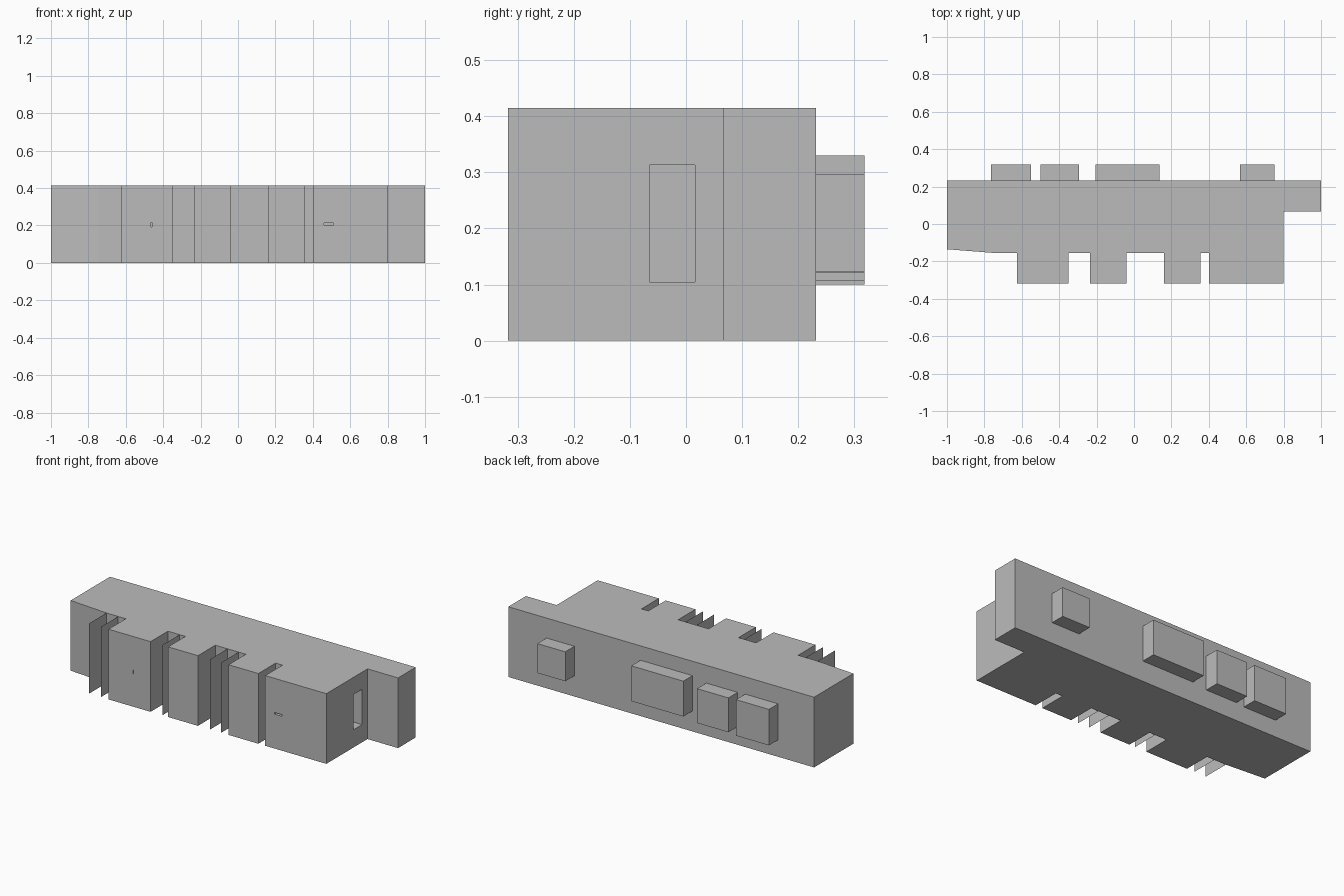
import bpy
import bmesh

if "Cube" in bpy.data.objects:
    bpy.data.objects.remove(bpy.data.objects["Cube"], do_unlink=True)

H = 0.415          # wall height
FRONT = -0.317     # front of the projecting bays
INNER = -0.155     # recessed front wall
BACK = 0.232       # back wall

grey = bpy.data.materials.new("plain grey")
grey.use_nodes = True
grey.diffuse_color = (0.5, 0.5, 0.5, 1)
grey.node_tree.nodes["Principled BSDF"].inputs["Base Color"].default_value = (0.5, 0.5, 0.5, 1)


def finish(name, bm):
    mesh = bpy.data.meshes.new(name)
    bm.to_mesh(mesh)
    bm.free()
    mesh.materials.append(grey)
    obj = bpy.data.objects.new(name, mesh)
    bpy.context.collection.objects.link(obj)
    return obj


def prism(name, outline, z0, z1):
    """Extrude a plan outline from z0 to z1."""
    bm = bmesh.new()
    face = bm.faces.new([bm.verts.new((x, y, z0)) for x, y in outline])
    ext = bmesh.ops.extrude_face_region(bm, geom=[face])["geom"]
    verts = [v for v in ext if isinstance(v, bmesh.types.BMVert)]
    bmesh.ops.translate(bm, verts=verts, vec=(0, 0, z1 - z0))
    bmesh.ops.recalc_face_normals(bm, faces=bm.faces)
    return finish(name, bm)


def box(name, x0, x1, y0, y1, z0, z1):
    return prism(name, [(x0, y0), (x1, y0), (x1, y1), (x0, y1)], z0, z1)


# Main block: one plan outline with projecting front bays and a stepped end
outline = [(-1, BACK), (-1, -0.135), (-0.745, INNER)]
for left, right in [(-0.625, -0.35), (-0.235, -0.04), (0.16, 0.355)]:
    outline += [(left, INNER), (left, FRONT), (right, FRONT), (right, INNER)]
outline += [(0.4, INNER), (0.4, FRONT), (0.8, FRONT), (0.8, 0.067), (1, 0.067), (1, BACK)]
body = prism("main_block", outline, 0, H)

# End window recess and two small front slots
cutters = [
    box("window_cutter", 0.6, 0.9, -0.065, 0.016, 0.105, 0.313),
    box("small_slot_cutter", -0.466, -0.46, -0.4, -0.29, 0.193, 0.217),
    box("wide_slot_cutter", 0.46, 0.51, -0.4, -0.29, 0.203, 0.213),
]
for cutter in cutters:
    cutter.hide_render = True
    cutter.hide_viewport = True
    mod = body.modifiers.new(cutter.name, "BOOLEAN")
    mod.operation = "DIFFERENCE"
    mod.solver = "EXACT"
    mod.object = cutter

# Paper-thin upright fins between the bays
for i, x in enumerate([-0.752, -0.675, -0.273, 0.04, 0.112]):
    bm = bmesh.new()
    corners = [(FRONT, 0), (INNER, 0), (INNER, H), (FRONT, H)]
    bm.faces.new([bm.verts.new((x, y, z)) for y, z in corners])
    finish(f"front_fin_{i + 1}", bm)

# Boxes projecting from the back wall
for i, (x0, x1, z0, z1) in enumerate([
    (-0.765, -0.55, 0.10, 0.313),
    (-0.5, -0.295, 0.107, 0.31),
    (-0.205, 0.135, 0.121, 0.33),
    (0.567, 0.75, 0.123, 0.297),
]):
    box(f"back_box_{i + 1}", x0, x1, BACK, 0.318, z0, z1)
